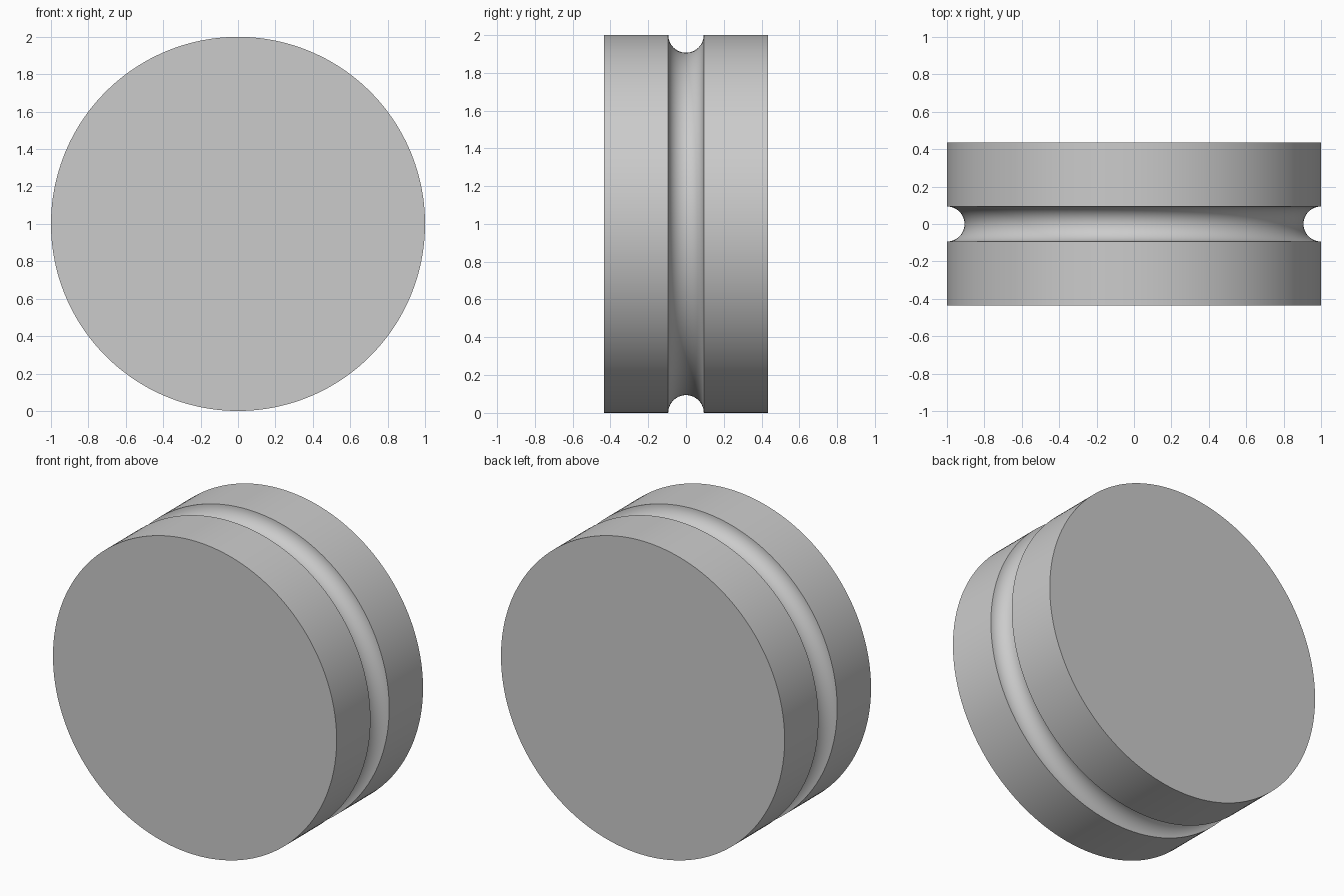
import bpy
import bmesh
from math import pi, sin, cos, radians
from mathutils import Vector

RADIUS = 1.0
HALF_WIDTH = 0.435
GROOVE = 0.094
SEGMENTS = 192
ARC_STEPS = 24

cube = bpy.data.objects.get("Cube")
if cube:
    bpy.data.objects.remove(cube, do_unlink=True)

# Plain grey material
grey = bpy.data.materials.new("light grey")
grey.use_nodes = True
colour = (0.6, 0.6, 0.6, 1)
grey.diffuse_color = colour
grey.node_tree.nodes["Principled BSDF"].inputs["Base Color"].default_value = colour

# Half profile as (radius, y): flat rim, semicircular groove, flat rim
arc = [pi * i / ARC_STEPS for i in range(ARC_STEPS + 1)]
profile = [(RADIUS, -HALF_WIDTH)]
profile += [(RADIUS - GROOVE * sin(a), -GROOVE * cos(a)) for a in arc]
profile += [(RADIUS, HALF_WIDTH)]

# Turn the profile around the y axis
bm = bmesh.new()
verts = [bm.verts.new((r, y, RADIUS)) for r, y in profile]
edges = [bm.edges.new(pair) for pair in zip(verts, verts[1:])]
bmesh.ops.spin(bm, geom=verts + edges, cent=(0, 0, RADIUS), axis=(0, 1, 0),
               angle=2 * pi, steps=SEGMENTS, use_merge=True)
bmesh.ops.remove_doubles(bm, verts=bm.verts, dist=0.0001)

# Close both ends with flat discs
rims = [e for e in bm.edges if e.is_boundary]
bmesh.ops.holes_fill(bm, edges=rims, sides=0)
bmesh.ops.recalc_face_normals(bm, faces=bm.faces)

mesh = bpy.data.meshes.new("grooved_wheel")
bm.to_mesh(mesh)
bm.free()
mesh.materials.append(grey)

wheel = bpy.data.objects.new("grooved_wheel", mesh)
bpy.context.collection.objects.link(wheel)

# Smooth curved surfaces, crisp rim and groove edges
bpy.ops.object.select_all(action="DESELECT")
wheel.select_set(True)
bpy.context.view_layer.objects.active = wheel
bpy.ops.object.shade_smooth_by_angle(angle=radians(30))
